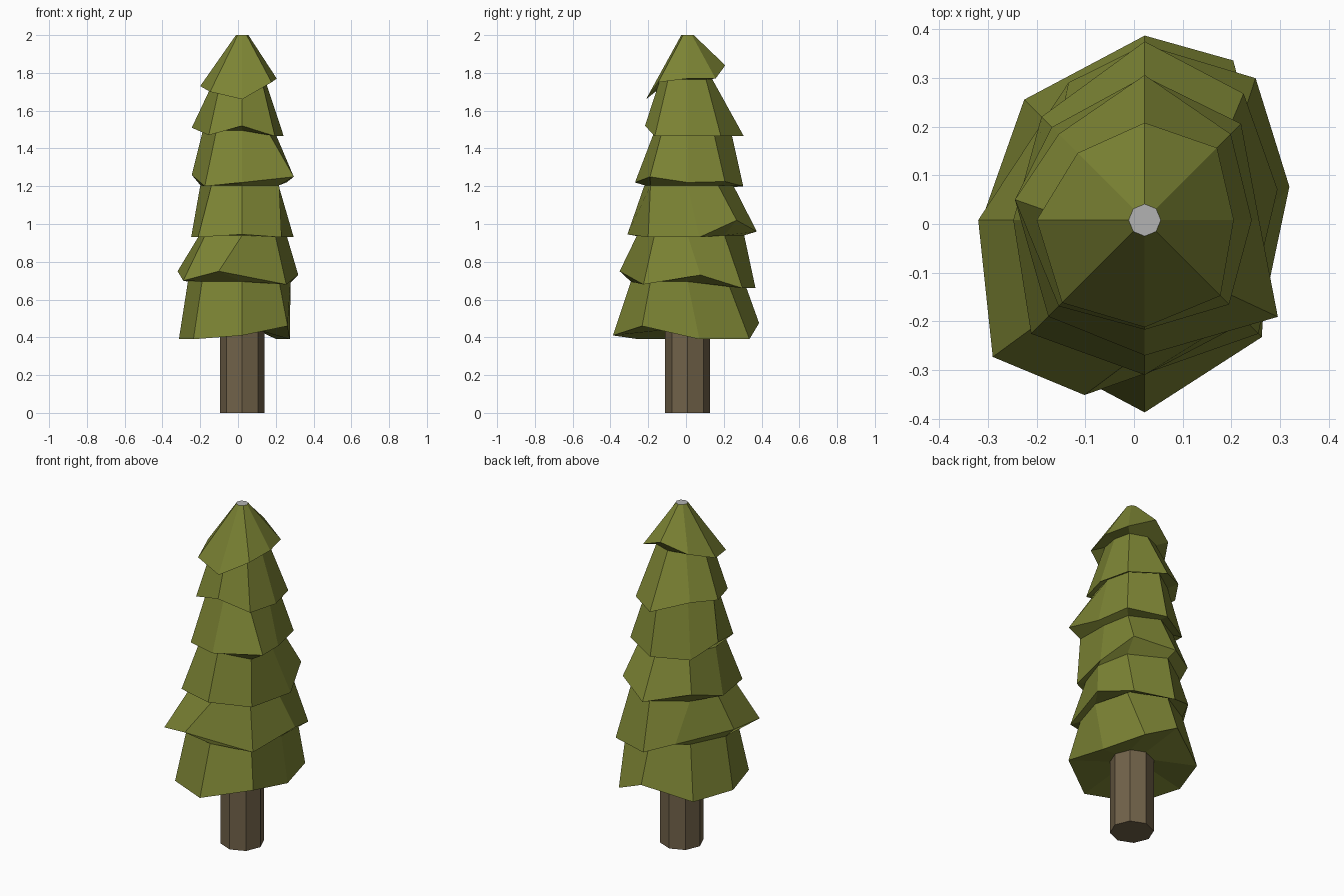
import bpy, bmesh
from math import sin, cos, radians

if "Cube" in bpy.data.objects:
    bpy.data.objects.remove(bpy.data.objects["Cube"])

CX, CY, SIDES = 0.022, 0.008, 8


def material(name, rgb):
    m = bpy.data.materials.new(name)
    m.diffuse_color = (*rgb, 1)
    m.use_nodes = True
    m.node_tree.nodes["Principled BSDF"].inputs["Base Color"].default_value = m.diffuse_color
    return m


def ring(bm, radii, heights, twists={}):
    """Eight-point ring, starting at +x and turning towards +y."""
    verts = []
    for i in range(SIDES):
        a = radians(45 * i + twists.get(i, 0))
        verts.append(bm.verts.new((CX + radii[i] * cos(a), CY + radii[i] * sin(a), heights[i])))
    return verts


def even_ring(bm, r, z):
    return ring(bm, [r] * SIDES, [z] * SIDES)


def loft(name, make_rings, mats, top_slot=0):
    """Skin a stack of rings (bottom to top) and cap both ends."""
    bm = bmesh.new()
    rings = make_rings(bm)
    for lo, hi in zip(rings, rings[1:]):
        for i in range(SIDES):
            j = (i + 1) % SIDES
            bm.faces.new((lo[i], lo[j], hi[j], hi[i]))
    bm.faces.new(rings[0][::-1])
    bm.faces.new(rings[-1]).material_index = top_slot
    me = bpy.data.meshes.new(name)
    bm.to_mesh(me)
    bm.free()
    for m in mats:
        me.materials.append(m)
    ob = bpy.data.objects.new(name, me)
    bpy.context.collection.objects.link(ob)
    return ob


# Ragged hem of each tier: radii, heights, angle offsets,
# then neck size (as a share of the hem above) and neck height
TIERS = [
    ((.26, .375, .379, .35, .335, .365, .395, .34),
     (.39, .39, .475, .39, .39, .39, .41, .46), {0: 14, 1: 16}, .84, .695),
    ((.305, .37, .36, .323, .342, .42, .38, .33),
     (.73, .66, .66, .72, .75, .70, .75, .68), {0: 13, 1: 7, 3: -16, 5: -3, 6: -19}, .84, .94),
    ((.28, .33, .367, .30, .27, .33, .318, .295),
     (.93, 1.02, .96, 1.0, .93, .93, .945, .93), {0: 13, 1: 7}, .82, 1.205),
    ((.235, .28, .295, .27, .27, .28, .278, .338),
     (1.22, 1.225, 1.2, 1.19, 1.26, 1.2, 1.22, 1.25), {4: -9, 7: 9}, .77, 1.495),
    ((.22, .25, .298, .25, .27, .25, .225, .245),
     (1.465, 1.465, 1.465, 1.52, 1.51, 1.47, 1.52, 1.465), {4: -9}, .66, 1.765),
    ((.183, .21, .2, .195, .222, .24, .22, .22),
     (1.77, 1.77, 1.84, 1.78, 1.73, 1.70, 1.66, 1.75), {}, None, None),
]


def foliage_rings(bm):
    rings = [even_ring(bm, .11, .44)]
    for k, (radii, heights, twists, share, neck_z) in enumerate(TIERS):
        rings.append(ring(bm, radii, heights, twists))
        if share:
            neck = [min(r * share, .30) for r in TIERS[k + 1][0]]
            rings.append(ring(bm, neck, [neck_z] * SIDES))
    rings.append(even_ring(bm, .033, 2.0))
    return rings


green = material("needles", (0.20, 0.228, 0.034))
brown = material("bark", (0.165, 0.122, 0.067))
grey = material("tip", (0.45, 0.45, 0.45))

# Trunk
loft("trunk", lambda bm: [even_ring(bm, .118, 0), even_ring(bm, .118, .5)], [brown])
# Foliage, with its small grey tip
loft("foliage", foliage_rings, [green, grey], top_slot=1)
